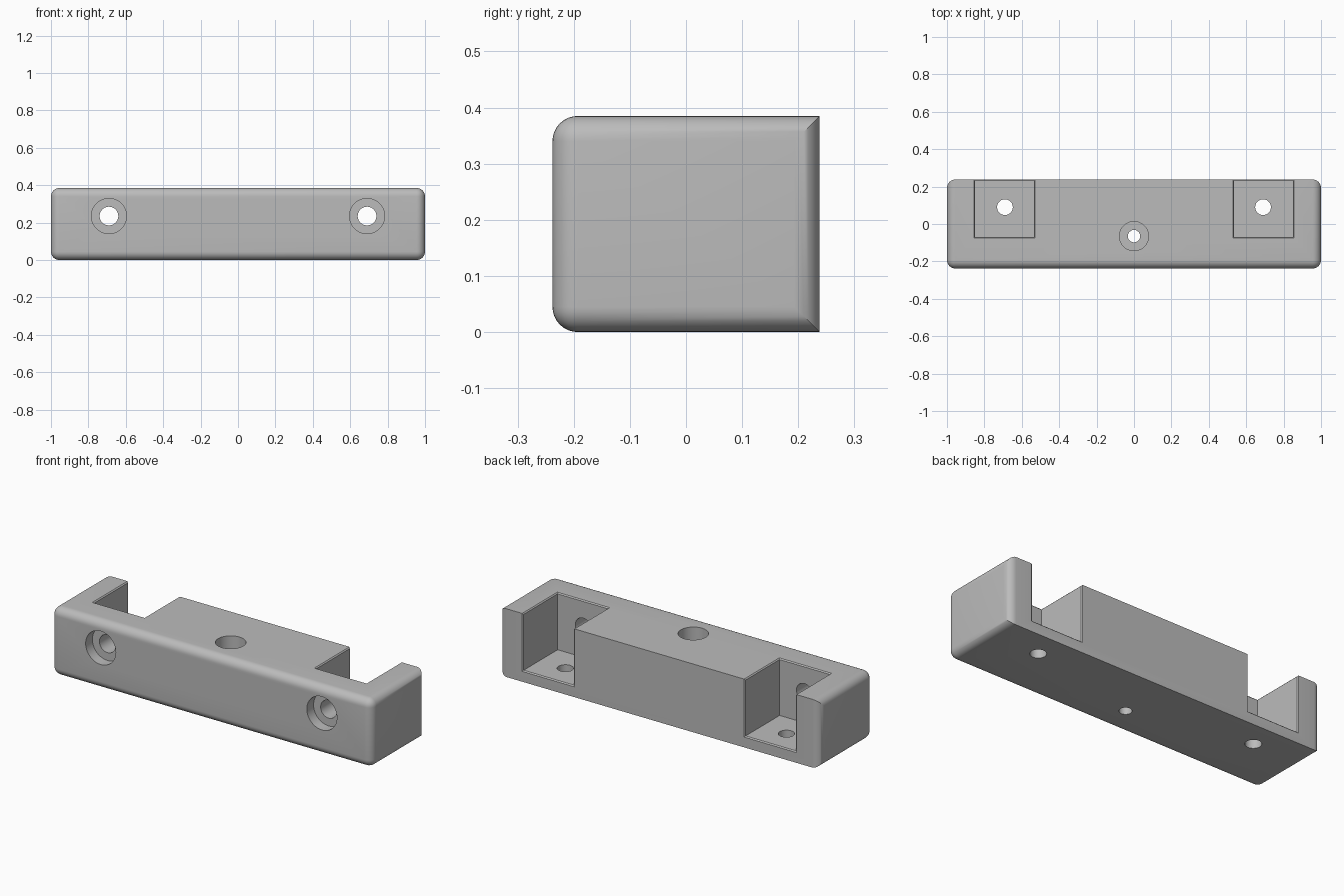
import bpy, bmesh
from mathutils import Matrix

if "Cube" in bpy.data.objects:
    bpy.data.objects.remove(bpy.data.objects["Cube"], do_unlink=True)

D, H, R = 0.238, 0.385, 0.045            # half depth, height, edge radius
X0, X1, Y0, FLOOR = 0.535, 0.85, -0.07, 0.064   # pocket limits
HOLE_X = 0.69

grey = bpy.data.materials.new("plain grey")
grey.use_nodes = True
grey.diffuse_color = (0.5, 0.5, 0.5, 1)
grey.node_tree.nodes["Principled BSDF"].inputs["Base Color"].default_value = (0.5, 0.5, 0.5, 1)


def make(name, bm):
    mesh = bpy.data.meshes.new(name)
    bm.to_mesh(mesh)
    bm.free()
    mesh.materials.append(grey)
    obj = bpy.data.objects.new(name, mesh)
    bpy.context.collection.objects.link(obj)
    return obj


def box(lo, hi):
    bm = bmesh.new()
    bmesh.ops.create_cube(bm, size=1)
    for v in bm.verts:
        v.co = [a if c < 0 else b for a, b, c in zip(lo, hi, v.co)]
    return bm


def cylinder(radius, axis, centre, start, end):
    """Cylinder along y or z between start and end on that axis."""
    bm = bmesh.new()
    place = list(centre)
    place["xyz".index(axis)] = (start + end) / 2
    turn = Matrix.Rotation(1.5707963, 4, "X") if axis == "y" else Matrix()
    bmesh.ops.create_cone(bm, cap_ends=True, segments=48, radius1=radius, radius2=radius,
                          depth=end - start, matrix=Matrix.Translation(place) @ turn)
    return bm


def cut(target, bm):
    cutter = make("cutter", bm)
    cutter.hide_render = True
    mod = target.modifiers.new("cut", "BOOLEAN")
    mod.operation, mod.solver, mod.object = "DIFFERENCE", "EXACT", cutter
    bpy.context.view_layer.objects.active = target
    bpy.ops.object.modifier_apply(modifier=mod.name)
    bpy.data.objects.remove(cutter, do_unlink=True)


# Block: every edge rounded except the long top and bottom edges at the back
bm = box((-1, -D, 0), (1, D, H))
rounded = [e for e in bm.edges
           if not all(v.co.y > 0 for v in e.verts) or e.verts[0].co.x == e.verts[1].co.x]
bmesh.ops.bevel(bm, geom=rounded, offset=R, segments=8, profile=0.5, affect="EDGES")
block = make("mounting_block", bm)

# Corner pockets, open at the top and back
for s in (-1, 1):
    a, b = sorted((s * X0, s * X1))
    cut(block, box((a, Y0, FLOOR), (b, D + 0.2, H + 0.2)))

# Fine chamfer around the pocket mouths
bm = bmesh.new()
bm.from_mesh(block.data)
e_ = 1e-4


def on_mouth(e):
    on_top = all(abs(v.co.z - H) < e_ for v in e.verts)
    on_back = all(abs(v.co.y - D) < e_ for v in e.verts)
    inside = all(X0 - e_ < abs(v.co.x) < X1 + e_ and v.co.y > Y0 - e_
                 and v.co.z > FLOOR - e_ for v in e.verts)
    return (on_top != on_back) and inside


bmesh.ops.bevel(bm, geom=[e for e in bm.edges if on_mouth(e)], offset=0.006,
                segments=1, affect="EDGES")
bm.to_mesh(block.data)
bm.free()

# Screw holes: front with counterbore, and through the pocket floors
for s in (-1, 1):
    x = s * HOLE_X
    cut(block, cylinder(0.05, "y", (x, 0, 0.235), -D - 0.1, 0))
    cut(block, cylinder(0.094, "y", (x, 0, 0.235), -D - 0.1, -D + 0.06))
    cut(block, cylinder(0.042, "z", (x, 0.09, 0), -0.1, 0.15))

# Central counterbored hole
cut(block, cylinder(0.033, "z", (0, -0.065, 0), -0.1, H + 0.1))
cut(block, cylinder(0.078, "z", (0, -0.065, 0), 0.13, H + 0.1))

block.select_set(True)
bpy.context.view_layer.objects.active = block
bpy.ops.object.shade_smooth_by_angle(angle=0.52)
